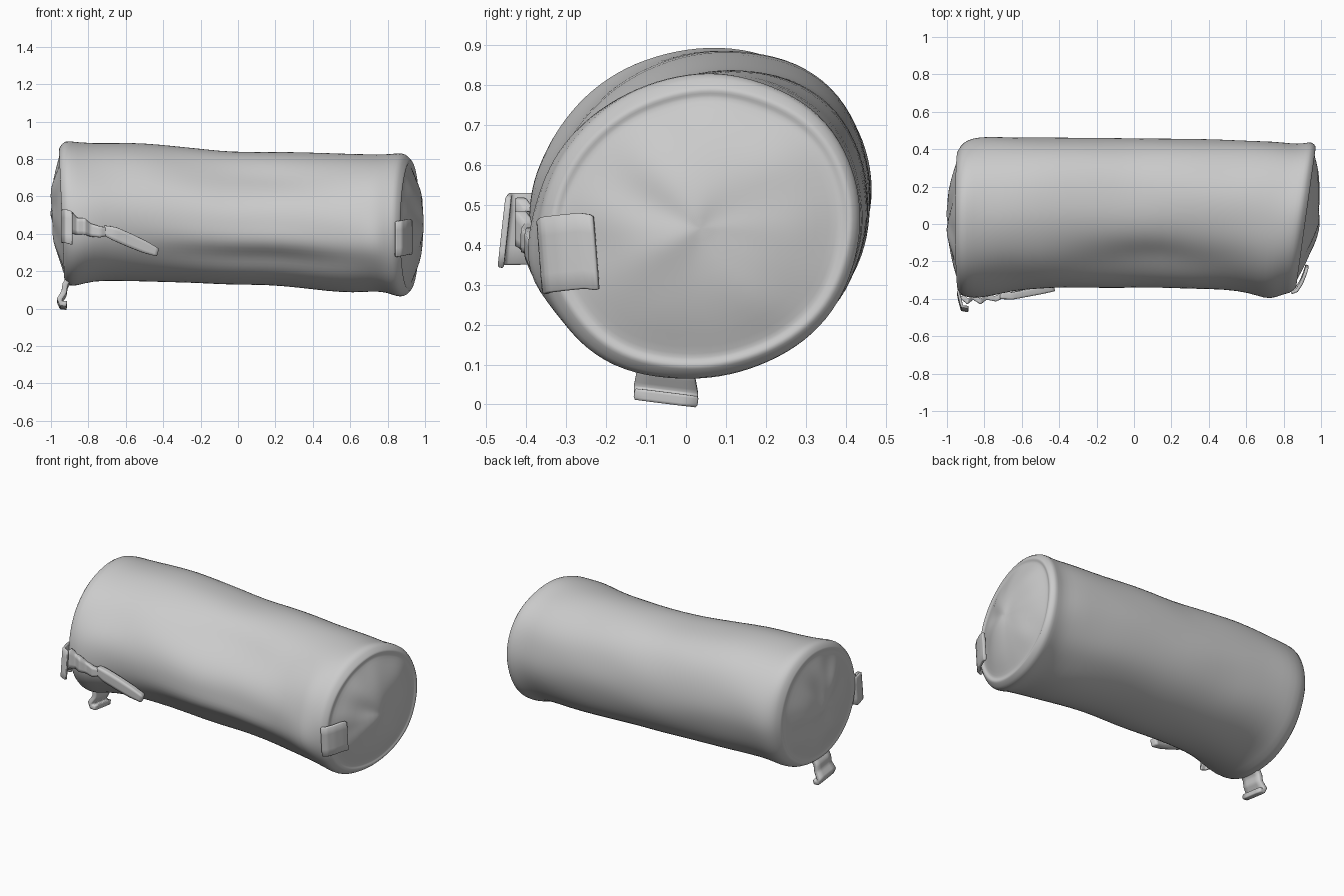
import bpy, bmesh, math
from mathutils import Vector, noise

SEG = 48

# body stations: x, y min, y max, z min, z max
STATIONS = [
    (-0.935, -0.365, 0.40, 0.14, 0.865), (-0.915, -0.385, 0.435, 0.125, 0.90),
    (-0.86, -0.39, 0.46, 0.125, 0.89), (-0.78, -0.385, 0.467, 0.15, 0.885),
    (-0.65, -0.36, 0.463, 0.15, 0.885), (-0.50, -0.345, 0.463, 0.145, 0.882),
    (-0.35, -0.34, 0.46, 0.143, 0.867), (-0.18, -0.34, 0.46, 0.135, 0.85),
    (-0.03, -0.34, 0.457, 0.128, 0.835), (0.15, -0.34, 0.457, 0.128, 0.837),
    (0.32, -0.345, 0.454, 0.113, 0.833), (0.48, -0.35, 0.45, 0.093, 0.828),
    (0.62, -0.365, 0.447, 0.088, 0.826), (0.73, -0.385, 0.442, 0.095, 0.823),
    (0.80, -0.38, 0.43, 0.085, 0.822), (0.855, -0.37, 0.43, 0.062, 0.828),
    (0.89, -0.37, 0.442, 0.062, 0.825), (0.91, -0.35, 0.425, 0.082, 0.80)]

# soft dents and ridges: x, angle, x spread, angle spread, depth
DENTS = [
    (0.12, 136, 0.45, 27, -0.052), (0.1, 128, 0.13, 14, -0.015),
    (-0.72, 140, 0.12, 25, -0.03), (0.72, 140, 0.10, 20, 0.006),
    (-0.1, 52, 0.9, 24, 0.024), (-0.1, 312, 0.9, 26, 0.02),
    (0.55, 305, 0.10, 14, -0.018), (-0.86, 232, 0.2, 20, 0.015),
    (0.84, 232, 0.15, 20, 0.015), (0.76, 200, 0.09, 20, 0.022),
    (-0.82, 205, 0.08, 20, 0.02), (0.15, 199, 0.5, 8, 0.016),
    (0.15, 216, 0.5, 9, -0.02)]

# end profile: scale of rim, outward offset as a share of the dome height
END = [(0.97, 0.14), (0.935, 0.10), (0.91, 0.04), (0.85, 0.12),
       (0.65, 0.5), (0.42, 0.80), (0.2, 0.98), (0.06, 1.0)]


def dent(x, a):
    # broad cloth unevenness plus the individual dents
    total = 0.007 * noise.noise(Vector((x * 4, 2 * math.cos(a), 2 * math.sin(a))))
    for dx, da, sx, sa, amp in DENTS:
        diff = (math.degrees(a) - da + 180) % 360 - 180
        total += amp * math.exp(-((x - dx) / sx) ** 2 - (diff / sa) ** 2)
    return total


def finish(name, bm, levels=1):
    bmesh.ops.recalc_face_normals(bm, faces=bm.faces)
    me = bpy.data.meshes.new(name)
    bm.to_mesh(me)
    bm.free()
    for p in me.polygons:
        p.use_smooth = True
    ob = bpy.data.objects.new(name, me)
    bpy.context.collection.objects.link(ob)
    sub = ob.modifiers.new("soften", 'SUBSURF')
    sub.levels = sub.render_levels = levels
    return ob


def ring(bm, st, scale=1, out=0):
    x, y0, y1, z0, z1 = st
    yc, zc, ry, rz = (y0 + y1) / 2, (z0 + z1) / 2, (y1 - y0) / 2, (z1 - z0) / 2
    slant = 0.14 * min(1, max(0, (x - 0.6) / 0.28))
    verts = []
    for i in range(SEG):
        a = math.tau * i / SEG
        r = scale * (1 + 0.025 * math.sin(2 * a) + dent(x, a) / 0.4)
        y = ry * r * math.cos(a)
        # left rim leans out at the top, end panels carry uneven pleats
        tilt = -0.015 * scale * math.sin(a) if x < -0.9 else 0
        n = noise.noise(Vector((3 * math.cos(a) * scale, 3 * math.sin(a) * scale, x)))
        pleat = 0.02 * n if out and scale < 0.9 else 0
        verts.append(bm.verts.new((x + out + slant * y + tilt + pleat * (1 - scale) * 2.0,
                                   yc + y, zc + rz * r * math.sin(a))))
    return verts


# rolled bag with piped rims and domed ends
bm = bmesh.new()
rows = [ring(bm, STATIONS[0], s, -0.065 * o) for s, o in reversed(END)]
rows += [ring(bm, s) for s in STATIONS]
rows += [ring(bm, STATIONS[-1], s, 0.082 * o) for s, o in END]
for r0, r1 in zip(rows, rows[1:]):
    for i in range(SEG):
        j = (i + 1) % SEG
        bm.faces.new((r0[i], r0[j], r1[j], r1[i]))
bm.faces.new(rows[0])
bm.faces.new(rows[-1])
finish("rolled_bag", bm)


def strap(name, path, across, thick=0.015, widths=None):
    """Flat strip following a path, 'across' is its full width vector."""
    bm = bmesh.new()
    pts = [Vector(p) for p in path]
    across = Vector(across)
    prev = None
    for k, p in enumerate(pts):
        tan = pts[min(k + 1, len(pts) - 1)] - pts[max(k - 1, 0)]
        n = tan.cross(across).normalized() * thick / 2
        w = across / 2 * (widths[k] if widths else 1)
        cur = [bm.verts.new(p + c) for c in (w + n, -w + n, -w - n, w - n)]
        if prev:
            for i in range(4):
                j = (i + 1) % 4
                bm.faces.new((prev[i], prev[j], cur[j], cur[i]))
        else:
            bm.faces.new(cur)
        prev = cur
    bm.faces.new(prev)
    ob = finish(name, bm, 2)
    # keep the cut ends and side edges crisp
    crease = ob.data.attributes.new("crease_edge", 'FLOAT', 'EDGE')
    for d in crease.data:
        d.value = 0.6
    return ob


# webbing tabs at the rims
strap("bottom_tab", [(-0.90, -0.05, 0.16), (-0.925, -0.05, 0.12), (-0.93, -0.05, 0.08),
                     (-0.955, -0.05, 0.04), (-0.945, -0.05, 0.018), (-0.915, -0.05, 0.016)],
      (0, 0.16, -0.02), 0.03, [0.9, 0.9, 0.9, 1, 1, 1])
strap("front_tab", [(-0.91, -0.36, 0.44), (-0.94, -0.37, 0.44), (-0.93, -0.41, 0.44),
                    (-0.92, -0.45, 0.44), (-0.885, -0.455, 0.43)], (0, 0.02, 0.18), 0.016)
strap("right_tab", [(0.84, -0.36, 0.37), (0.87, -0.35, 0.375), (0.895, -0.31, 0.38),
                    (0.915, -0.26, 0.385), (0.925, -0.225, 0.38)], (0, -0.015, 0.19), 0.018)

# crumpled cloth and the loose rolled tail on the front
strap("crumpled_fold", [(-0.92, -0.385, 0.42), (-0.89, -0.415, 0.46), (-0.86, -0.39, 0.44),
                        (-0.82, -0.415, 0.44), (-0.79, -0.39, 0.42), (-0.74, -0.40, 0.41),
                        (-0.69, -0.375, 0.41)],
      (0.0, 0.0, 0.10), 0.03, [1.1, 1.2, 0.9, 0.9, 0.7, 0.6, 0.4])
strap("rolled_tail", [(-0.72, -0.38, 0.42), (-0.66, -0.385, 0.40), (-0.58, -0.37, 0.365),
                      (-0.50, -0.355, 0.33), (-0.43, -0.34, 0.30)],
      (0.02, 0, 0.07), 0.04, [0.7, 1, 1, 0.9, 0.6])
